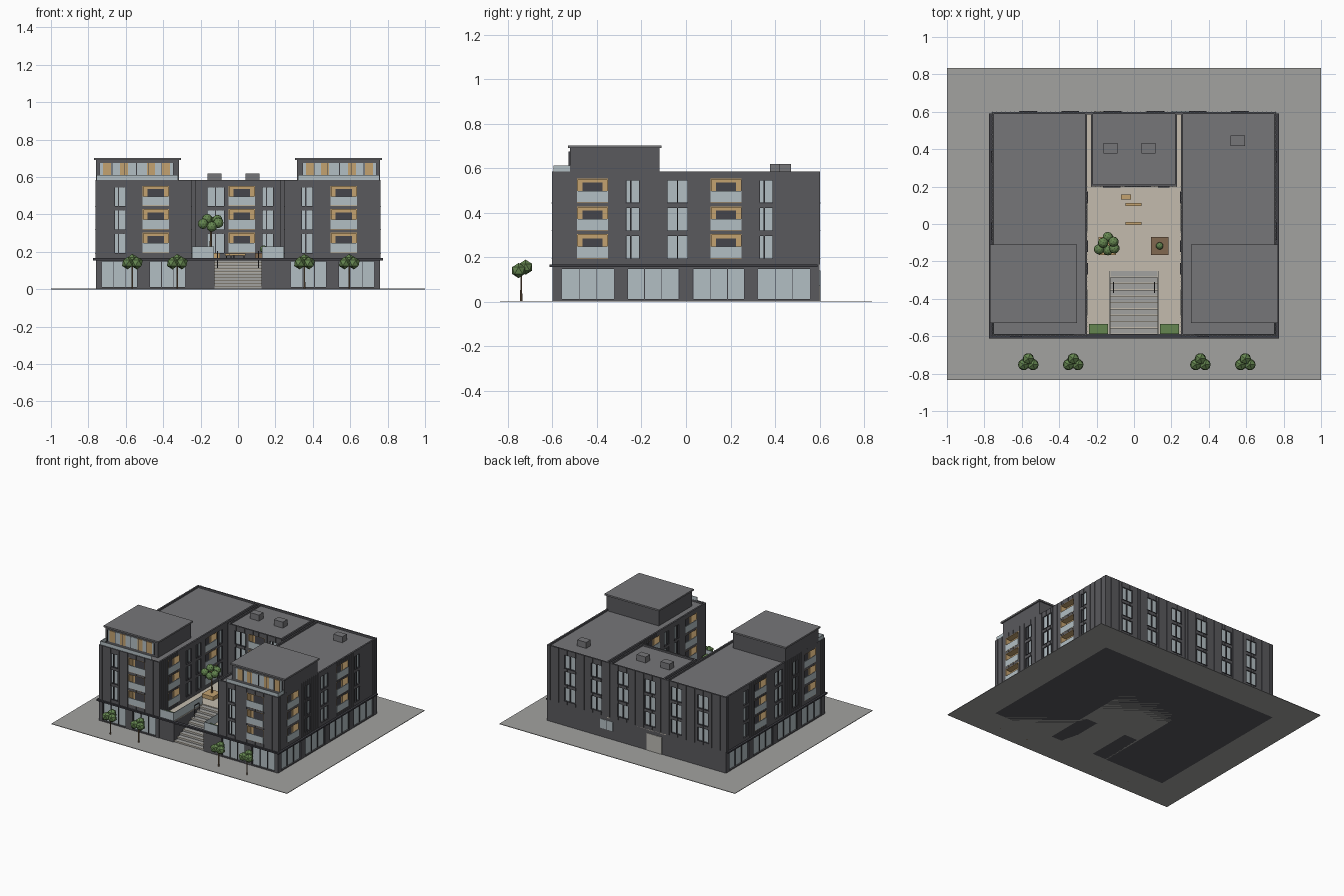
import bpy, bmesh, math
from mathutils import Matrix, Vector

if "Cube" in bpy.data.objects:
    bpy.data.objects.remove(bpy.data.objects["Cube"])

COL = dict(wall=(.10, .10, .11), trim=(.05, .05, .06), roof=(.18, .18, .19), glass=(.45, .52, .55),
           wood=(.55, .36, .16), stone=(.55, .50, .42), paving=(.36, .36, .35), leaf=(.13, .24, .08),
           bark=(.22, .14, .08), door=(.5, .49, .45), dark=(.06, .06, .07))
MATS = {}
for k, c in COL.items():
    MATS[k] = bpy.data.materials.new(k)
    MATS[k].diffuse_color = (*c, 1)
parts = {}


def part(name, mat):
    if name not in parts:
        parts[name] = (bmesh.new(), mat)
    return parts[name][0]


def box(name, mat, x0, x1, y0, y1, z0, z1):
    m = Matrix.Translation(((x0 + x1) / 2, (y0 + y1) / 2, (z0 + z1) / 2)) @ \
        Matrix.Diagonal((abs(x1 - x0), abs(y1 - y0), abs(z1 - z0), 1))
    bmesh.ops.create_cube(part(name, mat), size=1, matrix=m)


def mbox(name, mat, x0, x1, *r):
    box(name, mat, x0, x1, *r)
    box(name, mat, -x1, -x0, *r)


def fbox(face, name, mat, u0, u1, z0, z1, d0, d1):
    """Box on a facade: u along the wall, d outwards from it."""
    axis, c, s = face
    a, b = sorted((c + s * d0, c + s * d1))
    if axis == 'y':
        box(name, mat, u0, u1, a, b, z0, z1)
    else:
        box(name, mat, a, b, u0, u1, z0, z1)


FLOORS = (.195, .32, .445)
HALF = {'B': .07, 'W': .031, 'D': .047}


def opening(face, u, kind):
    h = HALF[kind]
    for z in FLOORS:
        if kind == 'B':   # recessed timber balcony
            t = z + .108
            fbox(face, 'cutter', 'wall', u - h, u + h, z, t, -.05, .02)
            fbox(face, 'balcony_lining', 'wood', u - h, u + h, z, t, -.052, -.047)
            for a, b in ((u - h, u - h + .004), (u + h - .004, u + h)):
                fbox(face, 'balcony_lining', 'wood', a, b, z, t, -.05, 0)
            fbox(face, 'balcony_lining', 'wood', u - h, u + h, t - .004, t, -.05, 0)
            fbox(face, 'balcony_lining', 'wood', u - h, u + h, z, z + .004, -.05, 0)
            fbox(face, 'balcony_door', 'dark', u - .045, u + .045, z + .005, t - .018, -.048, -.044)
            fbox(face, 'balcony_glass_rail', 'glass', u - h, u + h, z + .002, z + .052, -.003, .002)
        else:             # framed window
            t = z + .1
            fbox(face, 'cutter', 'wall', u - h, u + h, z, t, -.012, .02)
            fbox(face, 'window_glass', 'glass', u - h, u + h, z, t, -.013, -.008)
            m = u if kind == 'D' else u - .008
            fbox(face, 'window_frame', 'trim', m - .003, m + .003, z, t, -.009, 0)
            for a, b in ((u - h, u - h + .003), (u + h - .003, u + h)):
                fbox(face, 'window_frame', 'trim', a, b, z, t, -.009, .002)
            fbox(face, 'window_frame', 'trim', u - h, u + h, z - .003, z, -.009, .004)


def ribs(face, lo, hi, ops):
    """Vertical cladding ribs, broken at the openings."""
    n = round((hi - lo) / .024)
    for i in range(n + 1):
        u = lo + .002 + (hi - lo - .004) * i / n
        hit = [k for (v, k) in ops if abs(u - v) < HALF[k] + .004]
        z = .168
        if hit:
            for f in FLOORS:
                fbox(face, 'cladding_ribs', 'wall', u - .0015, u + .0015, z, f - .003, -.001, .002)
                z = f + (.108 if hit[0] == 'B' else .1)
        fbox(face, 'cladding_ribs', 'wall', u - .0015, u + .0015, z, .585, -.001, .002)


# Facades: (axis, position, outward sign), spans, openings
side = [(-.42, 'B'), (-.24, 'W'), (-.038, 'D'), (.18, 'B'), (.36, 'W')]
inner = [(-.42, 'B'), (-.24, 'W'), (-.12, 'W'), (.03, 'B'), (.14, 'W')]
FACADES = [
    (('y', -.6, -1), [(-.76, -.25), (.25, .76)], [(-.63, 'W'), (-.44, 'B'), (.37, 'W'), (.565, 'B')]),
    (('x', .76, 1), [(-.6, .6)], side), (('x', -.76, -1), [(-.6, .6)], side),
    (('x', -.25, 1), [(-.6, .2)], inner), (('x', .25, -1), [(-.6, .2)], inner),
    (('y', .2, -1), [(-.23, .23)], [(-.12, 'D'), (.02, 'B'), (.16, 'W')]),
    (('y', .6, 1), [(-.76, .76)], [(s * x, 'D') for x in (.115, .34, .565) for s in (-1, 1)])]
for face, spans, ops in FACADES:
    for u, k in ops:
        opening(face, u, k)
    for lo, hi in spans:
        ribs(face, lo, hi, ops)

# Main blocks with sunken roofs
box('left_wing', 'wall', -.76, -.25, -.6, .6, 0, .585)
box('right_wing', 'wall', .25, .76, -.6, .6, 0, .585)
box('rear_block', 'wall', -.23, .23, .2, .6, .16, .585)
mbox('rear_link_wall', 'wall', .228, .252, .585, .6, .16, .585)
mbox('cutter', 'wall', .262, .748, -.588, .588, .57, .7)
box('cutter', 'wall', -.218, .218, .212, .588, .57, .7)
mbox('roof_deck', 'roof', .262, .748, -.588, .588, .566, .572)
box('roof_deck', 'roof', -.218, .218, .212, .588, .566, .572)
for x, y in ((-.125, .405), (.078, .405), (.555, .445)):
    box('roof_unit', 'roof', x - .038, x + .038, y - .027, y + .027, .57, .618)

# Ground floor shopfronts with mullions
shops = [(('y', -.6, -1), s * a, s * b) for a, b in ((.28, .475), (.535, .73)) for s in (1, -1)]
shops += [(('x', s * .76, s), a, b) for s in (1, -1)
          for a, b in ((-.56, -.32), (-.265, -.03), (.03, .265), (.32, .56))]
for face, a, b in shops:
    a, b = sorted((a, b))
    fbox(face, 'cutter', 'wall', a, b, .012, .148, -.015, .02)
    fbox(face, 'shopfront_glass', 'glass', a, b, .012, .148, -.016, -.01)
    for i in range(4):
        u = a + .002 + (b - a - .004) * i / 3
        fbox(face, 'shopfront_mullion', 'trim', u - .002, u + .002, .012, .148, -.011, -.004)
rear = ('y', .6, 1)
fbox(rear, 'service_door', 'door', -.215, -.085, .004, .135, -.005, .003)
fbox(rear, 'rear_low_window', 'glass', .2, .31, .07, .14, -.005, .003)
fbox(rear, 'rear_low_window_bar', 'trim', .253, .257, .07, .14, 0, .005)

# Canopy band above the ground floor
box('canopy_band', 'trim', -.775, .775, -.612, -.588, .155, .166)
mbox('canopy_band', 'trim', .755, .775, -.59, .59, .155, .166)

# Penthouses and terraces
mbox('penthouse', 'wall', .315, .76, -.52, -.12, .565, .69)
mbox('penthouse_roof', 'roof', .305, .77, -.53, -.11, .69, .702)
mbox('penthouse_glass', 'glass', .345, .74, -.524, -.515, .59, .675)
for x in (.385, .465, .61, .7):
    mbox('penthouse_timber', 'wood', x - .022, x + .022, -.526, -.515, .59, .675)
for i in range(7):
    x = .345 + i * .0658
    mbox('penthouse_mullion', 'trim', x - .002, x + .002, -.528, -.515, .59, .675)
mbox('terrace_rail', 'glass', .32, .755, -.594, -.59, .58, .612)
mbox('terrace_rail', 'glass', .752, .756, -.59, -.52, .58, .612)

# Podium, courtyard paving and stairs
box('podium', 'wall', -.25, .25, -.25, .6, 0, .16)
mbox('podium', 'wall', .125, .25, -.597, -.25, 0, .16)
box('courtyard_paving', 'stone', -.25, .25, -.25, .6, .16, .166)
mbox('courtyard_paving', 'stone', .125, .25, -.59, -.25, .16, .166)
N = 10
for i in range(N):
    y, z = -.59 + .34 * i / N, .16 * (i + 1) / N
    box('stair', 'paving', -.125, .125, y, -.25, z - .16 / N, z)
    box('stair_nosing', 'stone', -.125, .125, y - .003, y + .004, z - .005, z + .001)
mbox('stair_handrail', 'trim', .108, .112, -.37, -.31, .2, .205)
for y in (-.37, -.314):
    mbox('stair_handrail', 'trim', .108, .112, y, y + .004, .1, .202)
mbox('podium_glass_rail', 'glass', .13, .245, -.597, -.592, .16, .228)
mbox('podium_glass_rail', 'glass', .128, .132, -.592, -.25, .16, .228)
mbox('hedge', 'leaf', .14, .24, -.588, -.535, .165, .2)

# Courtyard furniture
for a, b, c, d in ((-.07, -.015, .13, .157), (-.045, .04, .095, .113), (-.045, .04, -.006, .012)):
    box('bench', 'wood', a, b, c, d, .18, .192)
    for x in (a + .005, b - .011):
        box('bench_legs', 'trim', x, x + .006, c + .002, d - .002, .165, .181)
box('tree_planter', 'wood', -.19, -.095, -.165, -.07, .165, .195)
box('shrub_planter', 'bark', .09, .185, -.165, -.07, .165, .195)


def ball(name, x, y, z, r):
    bmesh.ops.create_icosphere(part(name, 'leaf'), subdivisions=1 if r > .032 else 2, radius=r,
                               matrix=Matrix.Translation((x, y, z)))


def trunk(name, x, y, z0, z1, r):
    bmesh.ops.create_cone(part(name, 'bark'), cap_ends=True, segments=8, radius1=r, radius2=r * .7,
                          depth=z1 - z0, matrix=Matrix.Translation((x, y, (z0 + z1) / 2)))


# Street trees, courtyard tree and shrub
for x in (-.565, -.325, .355, .595):
    trunk('street_tree_trunk', x, -.74, 0, .13, .005)
    for dx, dy, dz in ((-.025, -.012, .14), (.025, -.012, .14), (0, .02, .155)):
        ball('street_tree_crown', x + dx, -.74 + dy, dz, .034)
trunk('court_tree_trunk', -.145, -.11, .19, .34, .007)
for dx, dy, z in ((-.042, -.025, .35), (.04, -.02, .355), (-.02, .01, .375), (.005, .04, .36),
                  (.005, -.03, .335), (.035, .015, .37)):
    ball('court_tree_crown', -.145 + dx, -.11 + dy, z, .028)
ball('shrub', .137, -.117, .215, .02)

# Site slab
box('site_paving', 'paving', -1, 1, -.835, .835, 0, .004)

# Turn the collected parts into objects
objs = {}
for name, (bm, mat) in parts.items():
    me = bpy.data.meshes.new(name)
    bm.to_mesh(me)
    bm.free()
    me.materials.append(MATS[mat])
    objs[name] = bpy.data.objects.new(name, me)
    bpy.context.collection.objects.link(objs[name])

# Carve the recesses
cut = objs['cutter']
cut.hide_render = True
for n in ('left_wing', 'right_wing', 'rear_block'):
    m = objs[n].modifiers.new('recesses', 'BOOLEAN')
    m.operation, m.solver, m.object = 'DIFFERENCE', 'EXACT', cut
    bpy.context.view_layer.objects.active = objs[n]
    bpy.ops.object.modifier_apply(modifier=m.name)
bpy.data.objects.remove(cut)

for m in bpy.data.materials:
    if m.users and not m.is_grease_pencil:
        m.use_nodes = True
        m.node_tree.nodes["Principled BSDF"].inputs["Base Color"].default_value = m.diffuse_color
